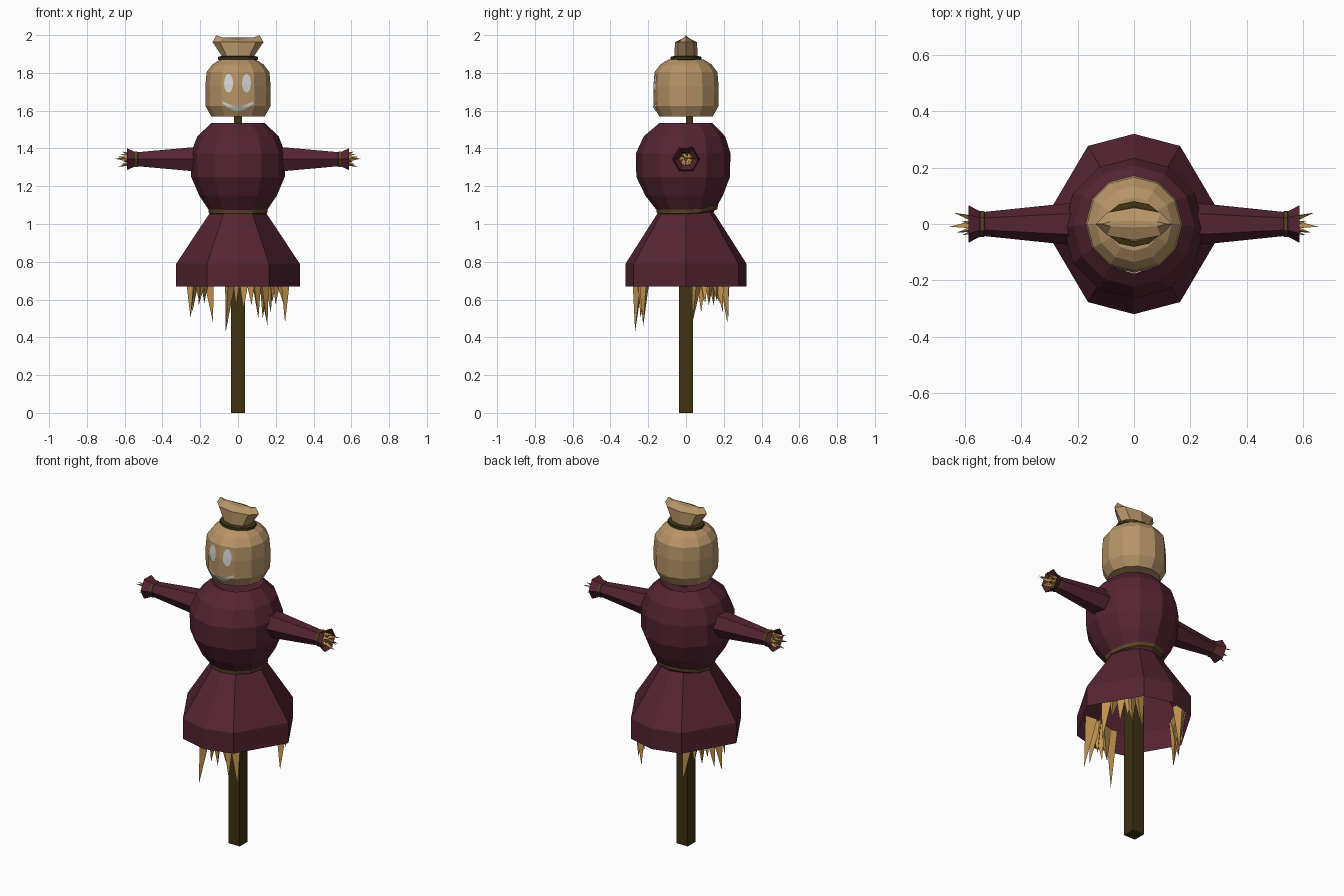
import bpy, bmesh, math, random
from mathutils import Vector

if "Cube" in bpy.data.objects:
    bpy.data.objects.remove(bpy.data.objects["Cube"])

random.seed(4)


def mat(name, r, g, b):
    m = bpy.data.materials.new(name)
    m.diffuse_color = [((c / 255 + 0.055) / 1.055) ** 2.4 for c in (r, g, b)] + [1]
    m.use_nodes = True
    m.node_tree.nodes["Principled BSDF"].inputs["Base Color"].default_value = m.diffuse_color
    return m


CLOTH = mat("maroon_cloth", 84, 36, 50)
BURLAP = mat("burlap", 182, 148, 103)
STRAW = mat("straw", 200, 153, 83)
WOOD = mat("dark_wood", 62, 50, 18)
BELT = mat("brown_rope", 90, 68, 36)
PAINT = mat("pale_paint", 214, 214, 214)


def finish(name, bm, material, recalc=True, mirror=False):
    if recalc:
        bmesh.ops.recalc_face_normals(bm, faces=bm.faces[:])
    me = bpy.data.meshes.new(name)
    bm.to_mesh(me)
    bm.free()
    me.materials.append(material)
    ob = bpy.data.objects.new(name, me)
    bpy.context.collection.objects.link(ob)
    if mirror:
        ob.modifiers.new("mirror", 'MIRROR')
    return ob


def loft(name, rings, material, cap0=False, cap1=False, mirror=False):
    bm = bmesh.new()
    vs = [[bm.verts.new(p) for p in ring] for ring in rings]
    n = len(vs[0])
    for a, b in zip(vs, vs[1:]):
        for i in range(n):
            j = (i + 1) % n
            bm.faces.new((a[i], a[j], b[j], b[i]))
    if cap0:
        bm.faces.new(vs[0][::-1])
    if cap1:
        bm.faces.new(vs[-1])
    return finish(name, bm, material, True, mirror)


TWELVE = range(0, 360, 30)
EIGHT = range(0, 360, 45)
SKIRT = (0, 60, 90, 120, 180, 240, 270, 300)


def ring(z, rx, ry=None, angles=TWELVE, dy=0.0):
    ry = rx if ry is None else ry
    return [(rx * math.cos(math.radians(a)), ry * math.sin(math.radians(a)) + dy, z)
            for a in angles]


def xring(x, r):
    # hexagon around the arm axis
    return [(x, r * math.cos(math.radians(a)), 1.343 + r * math.sin(math.radians(a)))
            for a in range(0, 360, 60)]


def box(name, lo, hi, material):
    q = [(lo[0], lo[1]), (hi[0], lo[1]), (hi[0], hi[1]), (lo[0], hi[1])]
    loft(name, [[(x, y, z) for x, y in q] for z in (lo[2], hi[2])], material, True, True)


def spike(bm, base, tip, r):
    base, tip = Vector(base), Vector(tip)
    d = (tip - base).normalized()
    u = d.orthogonal().normalized()
    w = d.cross(u)
    t = random.uniform(0, 2)
    b = [bm.verts.new(base + r * (math.cos(t + k * 2.094) * u + math.sin(t + k * 2.094) * w))
         for k in range(3)]
    top = bm.verts.new(tip)
    for k in range(3):
        bm.faces.new((b[k], b[(k + 1) % 3], top))
    bm.faces.new(b[::-1])


# post and neck stick
box("post", (-0.037, -0.037, 0), (0.037, 0.037, 1.45), WOOD)
box("neck_stick", (-0.02, 0.0, 1.4), (0.02, 0.037, 1.62), WOOD)

# skirt, open at the bottom
loft("skirt", [ring(0.67, 0.327, 0.32, SKIRT), ring(0.79, 0.327, 0.32, SKIRT),
               ring(1.065, 0.145, None, SKIRT)], CLOTH)

# torso with a sunken collar
TORSO = [(1.06, .145, 0), (1.15, .205, -.01), (1.25, .248, -.015), (1.375, .25, -.015),
         (1.465, .215, -.008), (1.535, .14, 0), (1.52, .11, 0), (1.515, .02, .01)]
loft("torso", [ring(z, r, None, TWELVE, dy) for z, r, dy in TORSO], CLOTH)

# belt, riding up at the back
belt = [ring(z, r) for z, r in ((1.053, .146), (1.056, .154), (1.076, .157), (1.08, .146))]
belt = [[(x * (1 + max(0, y) * 0.3), y * (1 + max(0, y) * 0.5), z + max(0, y - 0.06) * 0.25)
         for x, y, z in r] for r in belt]
loft("belt", belt, BELT)

# arms with flared hollow cuffs, cuff ties and straw hands
loft("sleeves", [xring(.2, .075), xring(.26, .071), xring(.54, .042), xring(.587, .066),
                 xring(.555, .038)], CLOTH, mirror=True)
loft("cuff_ties", [xring(.53, .043), xring(.532, .047), xring(.545, .047), xring(.547, .043)],
     BELT, mirror=True)
loft("hand_cores", [xring(.54, .036), xring(.575, .036)], STRAW, True, True, mirror=True)
bm = bmesh.new()
for k, length in enumerate((.64, .615, .63, .61, .635, .62)):
    c, s = math.cos(k * 1.047 + .3), math.sin(k * 1.047 + .3)
    spike(bm, (.56, .02 * c, 1.343 + .02 * s), (length, .042 * c, 1.343 + .042 * s), .014)
spike(bm, (.56, 0, 1.343), (.655, -.01, 1.347), .018)
finish("hand_straw", bm, STRAW, mirror=True)

# three straw clumps hanging below the skirt
TIPS = ((-.115, .43), (-.055, .56), (-.015, .545), (.03, .57), (.06, .50), (.11, .46))
for name, ang, scale in (("front", -79, 1.0), ("left", 148, .8), ("right", 35, .8)):
    a = math.radians(ang)
    out, tan = Vector((math.cos(a), math.sin(a), 0)), Vector((-math.sin(a), math.cos(a), 0))
    bm = bmesh.new()
    for t, z in TIPS:
        base = out * .235 + tan * t * .75 + Vector((0, 0, .76))
        tip = out * random.uniform(.22, .26) + tan * t + Vector((0, 0, .67 - (.67 - z) * scale))
        spike(bm, base, tip, .04)
    finish(name + "_straw", bm, STRAW)

# sack head
HEAD = [(1.57, .142), (1.625, .172), (1.73, .173), (1.805, .166), (1.845, .135), (1.87, .095)]
loft("head", [ring(z, r) for z, r in HEAD], BURLAP, True, True)

# tie and gathered sack top, pinched to a ridge
loft("sack_tie", [ring(z, rx, ry) for z, rx, ry in
                  ((1.866, .092, .068), (1.87, .105, .081), (1.885, .105, .081),
                   (1.89, .086, .06))], WOOD)
ridge = [(x, y, 1.976 + 1.7 * x * x) for x, y, z in ring(0, .115, .012, EIGHT)]
loft("sack_top", [ring(1.865, .09, .066, EIGHT), ring(1.89, .086, .062, EIGHT),
                  ring(1.963, .135, .058, EIGHT), ridge], BURLAP, True, True)


# painted face, laid just over the head facets
def on_head(x, z):
    for (z0, r0), (z1, r1) in zip(HEAD, HEAD[1:]):
        if z0 <= z <= z1:
            r = r0 + (r1 - r0) * (z - z0) / (z1 - z0)
    return (x, -(r - abs(x) * math.tan(math.radians(15))) - .005, z)


for name, cx in (("left_eye", -.05), ("right_eye", .045)):
    bm = bmesh.new()
    rim = [bm.verts.new(on_head(cx + .024 * math.cos(k * math.pi / 6),
                                1.745 + .05 * math.sin(k * math.pi / 6))) for k in range(12)]
    mid = bm.verts.new(on_head(cx, 1.745))
    for k in range(12):
        bm.faces.new((mid, rim[k], rim[(k + 1) % 12]))
    finish(name, bm, PAINT, False)

bm = bmesh.new()
rows = []
for k in range(-5, 6):
    x, u = k * .0164, abs(k) / 5
    z = 1.612 + .033 * u * u
    h = .013 * (1 - .75 * u ** 3)
    rows.append([bm.verts.new(on_head(x, z + d)) for d in (-h, 0, h)])
for p, q in zip(rows, rows[1:]):
    for i in (0, 1):
        bm.faces.new((p[i], q[i], q[i + 1], p[i + 1]))
finish("mouth", bm, PAINT, False)
